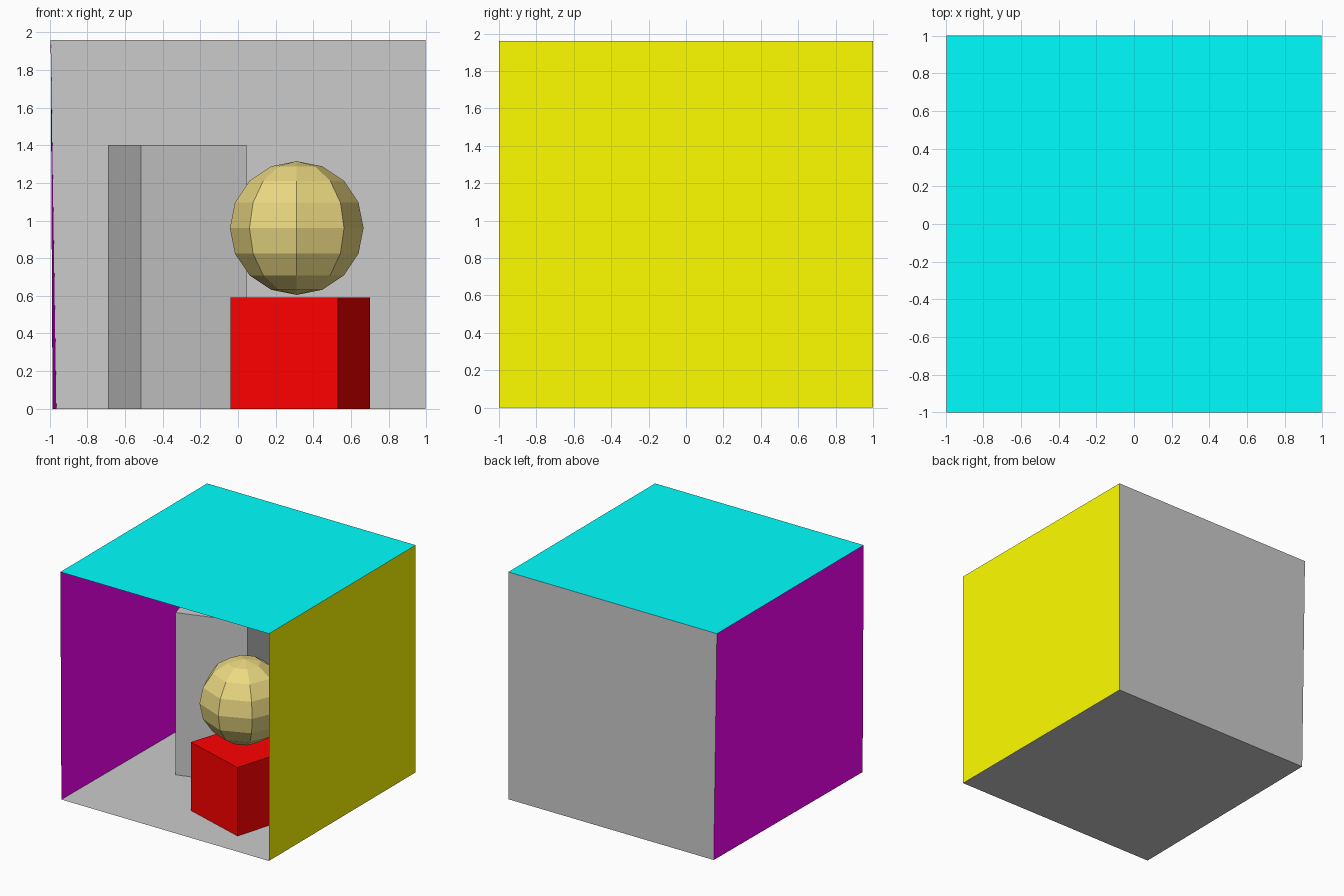
import bpy, bmesh

if "Cube" in bpy.data.objects:
    bpy.data.objects.remove(bpy.data.objects["Cube"])


def material(name, rgb):
    mat = bpy.data.materials.new(name)
    mat.diffuse_color = (*rgb, 1)
    mat.use_nodes = True
    mat.node_tree.nodes["Principled BSDF"].inputs["Base Color"].default_value = mat.diffuse_color
    return mat


def add_mesh(name, verts, faces, mat=None):
    mesh = bpy.data.meshes.new(name)
    mesh.from_pydata(verts, [], faces)
    if mat:
        mesh.materials.append(mat)
    obj = bpy.data.objects.new(name, mesh)
    bpy.context.collection.objects.link(obj)
    return obj


def add_block(name, footprint, height, mat=None):
    """Upright block from a counter-clockwise four-point footprint."""
    verts = [(x, y, z) for z in (0, height) for x, y in footprint]
    faces = [(3, 2, 1, 0), (4, 5, 6, 7)]
    faces += [(i, (i + 1) % 4, (i + 1) % 4 + 4, i + 4) for i in range(4)]
    return add_mesh(name, verts, faces, mat)


cyan = material("cyan", (0, 1, 1))
yellow = material("yellow", (1, 1, 0))
purple = material("purple", (1, 0, 1))
red = material("red", (1, 0, 0))
gold = material("gold", (0.83, 0.69, 0.22))

# Room shell: the left side is slightly out of square, the front is open
H = 1.96
R = 0.995
front_left, back_left = (-0.985, -1, 0), (-0.965, 1, 0)
front_right, back_right = (R, -1, 0), (R, 1, 0)
top_front_left, top_back_left = (-R, -1, H), (-R, 1, H)
top_front_right, top_back_right = (R, -1, H), (R, 1, H)

panels = [
    ("floor", (front_left, front_right, back_right, back_left), None),
    ("ceiling", (top_front_left, top_back_left, top_back_right, top_front_right), cyan),
    ("back_wall", (back_left, back_right, top_back_right, top_back_left), None),
    ("right_wall", (back_right, front_right, top_front_right, top_back_right), yellow),
    ("left_wall", (front_left, back_left, top_back_left, top_front_left), purple),
]
for name, corners, mat in panels:
    add_mesh(name, corners, [(0, 1, 2, 3)], mat)

# Turned blocks standing on the floor
add_block("tall_block",
          [(-0.515, -0.113), (0.045, 0.064), (-0.13, 0.635), (-0.69, 0.458)], 1.40)
add_block("short_block",
          [(0.53, -0.763), (0.70, -0.192), (0.138, -0.025), (-0.04, -0.586)], 0.59, red)

# Faceted ball resting above the short block
ball = add_mesh("ball", [], [], gold)
bm = bmesh.new()
bmesh.ops.create_uvsphere(bm, u_segments=8, v_segments=8, radius=0.355)
bm.to_mesh(ball.data)
bm.free()
ball.location = (0.312, -0.36, 0.96)
